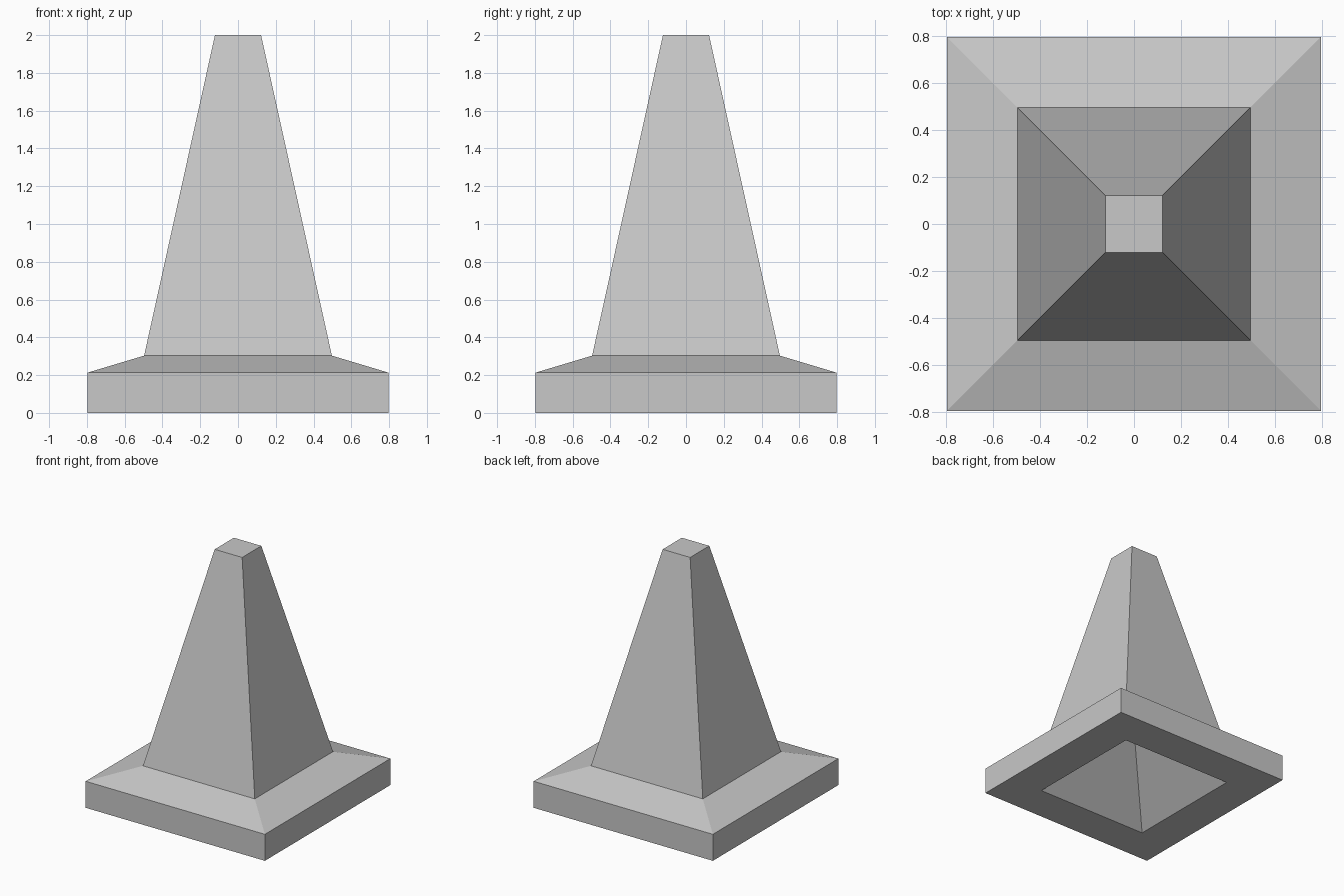
import bpy
import bmesh

cube = bpy.data.objects.get("Cube")
if cube:
    bpy.data.objects.remove(cube, do_unlink=True)

# Single plain grey
grey = bpy.data.materials.new("plain_grey")
grey.use_nodes = True
colour = (0.58, 0.58, 0.58, 1.0)
grey.diffuse_color = colour
grey.node_tree.nodes["Principled BSDF"].inputs["Base Color"].default_value = colour


def square_ring(bm, half, z):
    corners = ((-1, -1), (1, -1), (1, 1), (-1, 1))
    return [bm.verts.new((sx * half, sy * half, z)) for sx, sy in corners]


def bridge(bm, lower, upper):
    for i in range(4):
        j = (i + 1) % 4
        bm.faces.new((lower[i], lower[j], upper[j], upper[i]))


# Profile of half width and height, from the hollow's rim outward and up
profile = [(0.497, 0), (0.797, 0), (0.797, 0.213), (0.497, 0.303), (0.122, 2)]

bm = bmesh.new()
rings = [square_ring(bm, half, z) for half, z in profile]
for lower, upper in zip(rings, rings[1:]):
    bridge(bm, lower, upper)

# Flat tip
bm.faces.new(rings[-1])

# Pyramid-shaped hollow under the base
apex = bm.verts.new((0, 0, 0.5))
rim = rings[0]
for i in range(4):
    bm.faces.new((rim[(i + 1) % 4], rim[i], apex))

bmesh.ops.recalc_face_normals(bm, faces=bm.faces[:])
mesh = bpy.data.meshes.new("square_cone")
bm.to_mesh(mesh)
bm.free()
mesh.materials.append(grey)
cone = bpy.data.objects.new("square_cone", mesh)
bpy.context.collection.objects.link(cone)
